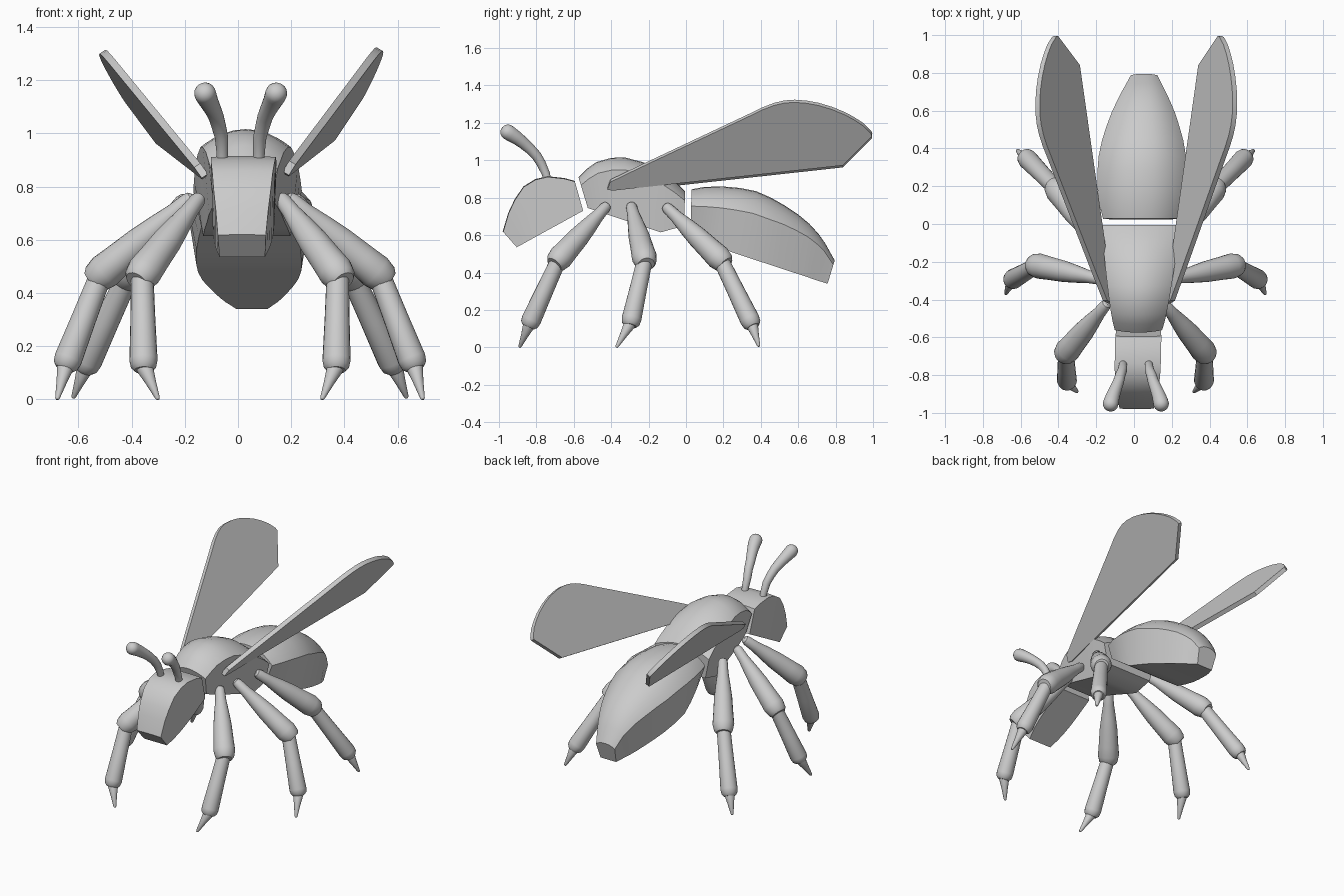
import bpy, bmesh
from math import cos, sin, pi
from mathutils import Vector


def finish(name, bm, angle=0.6):
    bmesh.ops.recalc_face_normals(bm, faces=bm.faces)
    me = bpy.data.meshes.new(name)
    bm.to_mesh(me)
    bm.free()
    ob = bpy.data.objects.new(name, me)
    bpy.context.collection.objects.link(ob)
    bpy.ops.object.select_all(action='DESELECT')
    ob.select_set(True)
    bpy.context.view_layer.objects.active = ob
    bpy.ops.object.shade_smooth_by_angle(angle=angle)
    return ob


def skin(bm, rings):
    # join closed rings of points and cap both ends
    rows = [[bm.verts.new(p) for p in r] for r in rings]
    n = len(rows[0])
    for a, b in zip(rows, rows[1:]):
        for i in range(n):
            bm.faces.new((a[i], a[(i + 1) % n], b[(i + 1) % n], b[i]))
    bm.faces.new(rows[0])
    bm.faces.new(rows[-1])


def body(name, stations, narrow, dome_power=2.0):
    # station: top y, top z, bottom y, bottom z, half width, dome height
    rings = []
    for ty, tz, by, bz, w, dome in stations:
        top, bot = Vector((0, ty, tz)), Vector((0, by, bz))
        up = (top - bot).normalized()
        pts = [bot + Vector((-w * narrow, 0, 0))]
        for i in range(13):
            u = -cos(pi * i / 12)
            pts.append(top - up * dome * abs(u) ** dome_power + Vector((w * u, 0, 0)))
        pts.append(bot + Vector((w * narrow, 0, 0)))
        for p in pts:
            p.x += 0.036 + 0.022 * p.y
        rings.append(pts)
    bm = bmesh.new()
    skin(bm, rings)
    return finish(name, bm)


def tube(bm, path, sides=20):
    # path: list of (point, radius)
    pts = [Vector(p) for p, r in path]
    rings = []
    for i, (p, r) in enumerate(path):
        d = (pts[min(i + 1, len(pts) - 1)] - pts[max(i - 1, 0)]).normalized()
        s = d.cross(Vector((0.3, 1, 0.2))).normalized()
        t = d.cross(s)
        rings.append([pts[i] + r * (s * cos(2 * pi * k / sides) + t * sin(2 * pi * k / sides))
                      for k in range(sides)])
    skin(bm, rings)


def limb(bm, a, b, profile):
    a, b = Vector(a), Vector(b)
    tube(bm, [(a.lerp(b, f), r) for f, r in profile])


# head
body("head", [
    (-.595, .89, -.55, .73, .122, .004), (-.65, .905, -.60, .703, .122, .004),
    (-.74, .915, -.67, .664, .122, .004), (-.805, .90, -.74, .626, .120, .004),
    (-.87, .86, -.80, .593, .114, .004), (-.917, .79, -.84, .571, .107, .004),
    (-.95, .72, -.87, .554, .099, .004), (-.98, .62, -.905, .535, .09, .004)], .95)

# thorax
body("thorax", [
    (-.575, .91, -.525, .745, .125, .045), (-.53, .955, -.49, .733, .137, .055),
    (-.48, .99, -.44, .717, .147, .06), (-.40, 1.013, -.38, .697, .160, .065),
    (-.33, 1.016, -.30, .67, .170, .068), (-.23, .99, -.22, .643, .183, .07),
    (-.14, .95, -.135, .615, .193, .07), (-.055, .885, -.06, .636, .200, .06),
    (-.005, .835, -.01, .65, .204, .05)], .85)

# abdomen
body("abdomen", [
    (.03, .845, .025, .67, .20, .09), (.10, .858, .10, .614, .22, .105),
    (.20, .86, .17, .562, .233, .115), (.29, .852, .24, .51, .236, .12),
    (.375, .835, .33, .48, .231, .12), (.455, .80, .42, .451, .215, .115),
    (.525, .76, .49, .428, .194, .10), (.60, .71, .56, .405, .168, .085),
    (.66, .66, .63, .382, .14, .07), (.71, .605, .68, .365, .115, .055),
    (.745, .555, .71, .355, .096, .04), (.795, .465, .757, .34, .07, .025)], .84, 2.4)

# wings: side outline placed on a slanted plane x = root + b*y + c*z
outline = [(-.42, .85), (-.405, .89), (-.25, .965), (.34, 1.243), (.41, 1.277), (.47, 1.30),
           (.525, 1.313), (.58, 1.317), (.645, 1.312), (.71, 1.30), (.78, 1.279), (.85, 1.25),
           (.90, 1.223), (.95, 1.19), (.99, 1.15), (.995, 1.135), (.84, .98), (-.39, .845)]
for name, root, b, c, dz in (("right_wing", .187, .0757, .593, 0),
                             ("left_wing", -.133, -.067, -.68, -.01)):
    normal = Vector((1, -b, -c)).normalized() * .014
    mid = [Vector((root + b * (y + .4) + c * (z - .86), y, z + dz)) for y, z in outline]
    bm = bmesh.new()
    skin(bm, [[p - normal for p in mid], [p + normal for p in mid]])
    finish(name, bm, .45)

# antennae with rounded tips
for name, cx, s in (("right_antenna", .01, 1), ("left_antenna", .01, -1)):
    path = [(.068, -.74, .89, .021), (.069, -.75, .93, .022), (.072, -.775, .985, .025),
            (.082, -.80, 1.025, .027), (.092, -.835, 1.062, .029), (.106, -.87, 1.093, .032),
            (.12, -.905, 1.12, .036), (.13, -.937, 1.141, .040), (.134, -.953, 1.151, .041)]
    path += [(.134 + .03 * k * .2, -.953 - .033 * k, 1.151 + .02 * k, .041 * (1 - k * k) ** .5)
             for k in (.35, .65, .85, .97)]
    bm = bmesh.new()
    tube(bm, [((cx + s * x, y, z), r) for x, y, z, r in path])
    finish(name, bm)

# legs: hip, knee, ankle and claw tip
legs = {
    "front": ((.16, -.435, .745), (.365, -.68, .47), (.36, -.835, .13), (.305, -.89, 0)),
    "middle": ((.195, -.29, .745), (.52, -.22, .47), (.65, -.295, .135), (.685, -.372, 0)),
    "hind": ((.215, -.095, .74), (.415, .185, .47), (.575, .35, .13), (.625, .39, .005)),
}
thigh = [(-.07, .012), (-.05, .024), (-.01, .03), (.15, .034), (.35, .046), (.55, .056),
         (.8, .062), (.96, .067), (1.06, .058), (1.10, .045)]
shin = [(0, .042), (.1, .043), (.5, .047), (.95, .053), (1.02, .048), (1.06, .034)]
claw = [(0, .031), (.1, .032), (.5, .02), (.95, .009), (1, .005)]
for side, s, cx in (("right", 1, .01), ("left", -1, .005)):
    for pair, joints in legs.items():
        hip, knee, ankle, tip = [Vector((cx + s * x, y, z)) for x, y, z in joints]
        bm = bmesh.new()
        limb(bm, hip, knee, thigh)
        limb(bm, knee, ankle, shin)
        limb(bm, ankle, tip, claw)
        finish(f"{side}_{pair}_leg", bm)
